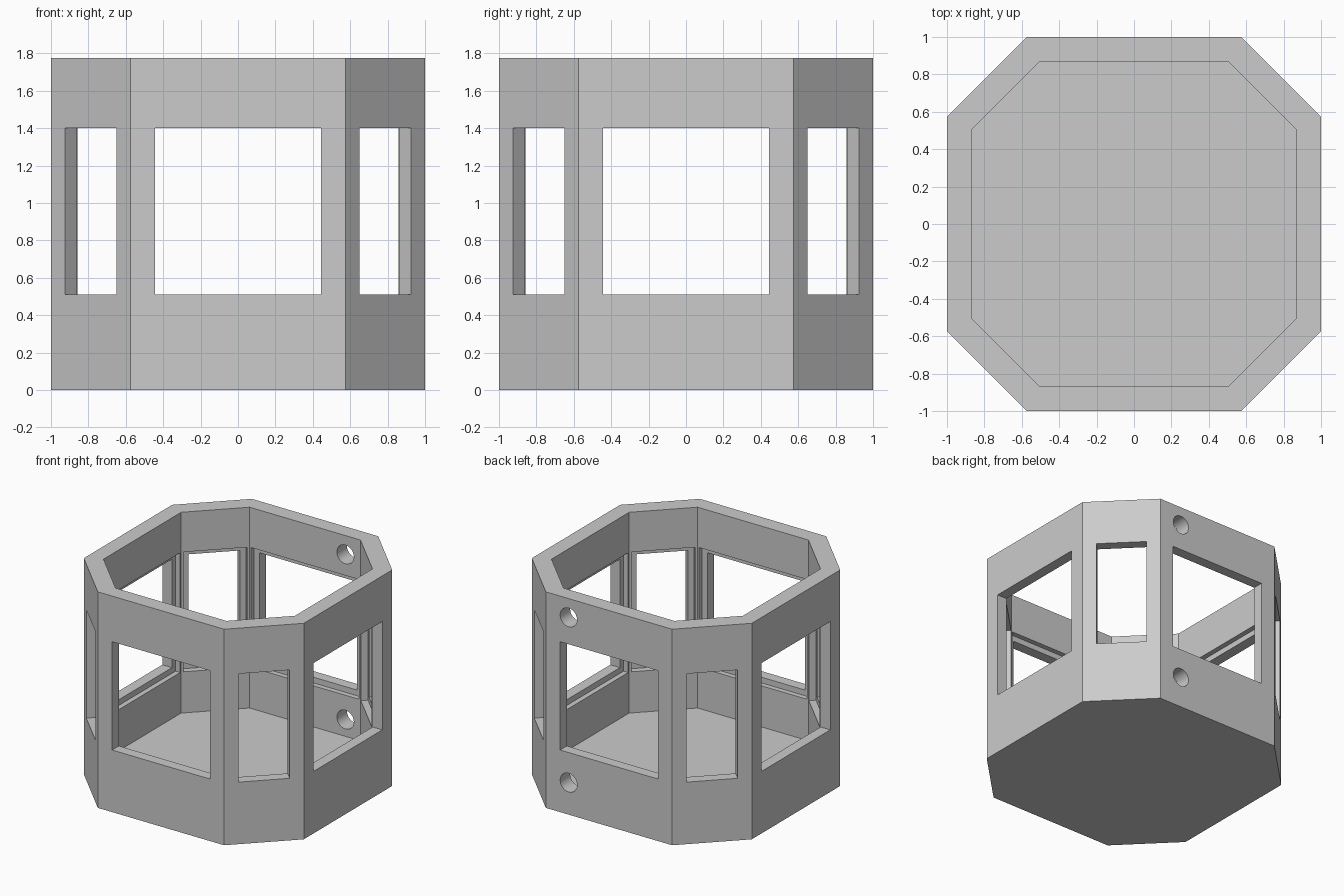
import bpy, bmesh, math
from mathutils import Matrix

cube = bpy.data.objects.get("Cube")
if cube:
    bpy.data.objects.remove(cube, do_unlink=True)

HEIGHT, FLOOR = 1.775, 0.125
SILL, HEAD, MARGIN = 0.51, 1.40, 0.047

grey = bpy.data.materials.new("plain_grey")
grey.use_nodes = True
grey.diffuse_color = (0.6, 0.6, 0.6, 1)
grey.node_tree.nodes["Principled BSDF"].inputs["Base Color"].default_value = (0.6, 0.6, 0.6, 1)


def make_object(name, bm):
    bmesh.ops.recalc_face_normals(bm, faces=bm.faces)
    mesh = bpy.data.meshes.new(name)
    bm.to_mesh(mesh)
    bm.free()
    mesh.materials.append(grey)
    obj = bpy.data.objects.new(name, mesh)
    bpy.context.collection.objects.link(obj)
    return obj


def octagon_prism(name, reach, half_side, bottom, top):
    """Eight-sided prism with its broad sides on the x and y axes."""
    bm = bmesh.new()
    ring = []
    for i in range(4):
        turn = Matrix.Rotation(i * math.pi / 2, 4, 'Z')
        for x, y in ((reach, -half_side), (reach, half_side)):
            v = bm.verts.new((x, y, bottom))
            v.co = turn @ v.co
            ring.append(v)
    base = bm.faces.new(ring)
    new = bmesh.ops.extrude_face_region(bm, geom=[base])["geom"]
    for v in new:
        if isinstance(v, bmesh.types.BMVert):
            v.co.z = top
    return make_object(name, bm)


def box(name, near, far, half_width, bottom, top, angle):
    """Box reaching outward from near to far, turned about the centre."""
    bm = bmesh.new()
    size = Matrix.Diagonal((far - near, 2 * half_width, top - bottom, 1))
    place = Matrix.Translation(((near + far) / 2, 0, (bottom + top) / 2))
    bmesh.ops.create_cube(bm, size=1, matrix=Matrix.Rotation(angle, 4, 'Z') @ place @ size)
    return make_object(name, bm)


def cut(target, cutter):
    cutter.hide_render = True
    mod = target.modifiers.new("cut", 'BOOLEAN')
    mod.operation, mod.solver, mod.object = 'DIFFERENCE', 'EXACT', cutter
    bpy.context.view_layer.objects.active = target
    bpy.ops.object.modifier_apply(modifier=mod.name)
    bpy.data.objects.remove(cutter, do_unlink=True)


# Hollow eight-sided room with a floor and an open top
shell = octagon_prism("room_shell", 1.0, 0.574, 0, HEIGHT)
cut(shell, octagon_prism("room_cavity", 0.87, 0.504, FLOOR, HEIGHT + 0.2))

# Window in every wall, with a wider rebate on the inside for the pane
for i in range(8):
    angle = i * math.pi / 4
    if i % 2 == 0:
        inner, outer, half = 0.87, 1.0, 0.445
    else:
        inner, outer, half = 0.9716, 1.113, 0.194
    step = outer - 0.088
    cut(shell, box("window_opening", inner - 0.03, outer + 0.1, half, SILL, HEAD, angle))
    cut(shell, box("window_rebate", inner - 0.02, step, half + MARGIN,
                   SILL - MARGIN, HEAD + MARGIN, angle))

# Two round holes through the back wall
for z in (0.263, 1.62):
    bm = bmesh.new()
    place = Matrix.Translation((0.367, 0.93, z)) @ Matrix.Rotation(math.pi / 2, 4, 'X')
    bmesh.ops.create_cone(bm, cap_ends=True, segments=32, radius1=0.077, radius2=0.077,
                          depth=0.3, matrix=place)
    cut(shell, make_object("wall_hole", bm))

# Crisp edges, smooth hole walls
bpy.ops.object.select_all(action='DESELECT')
shell.select_set(True)
bpy.context.view_layer.objects.active = shell
bpy.ops.object.shade_smooth_by_angle(angle=math.radians(30))
